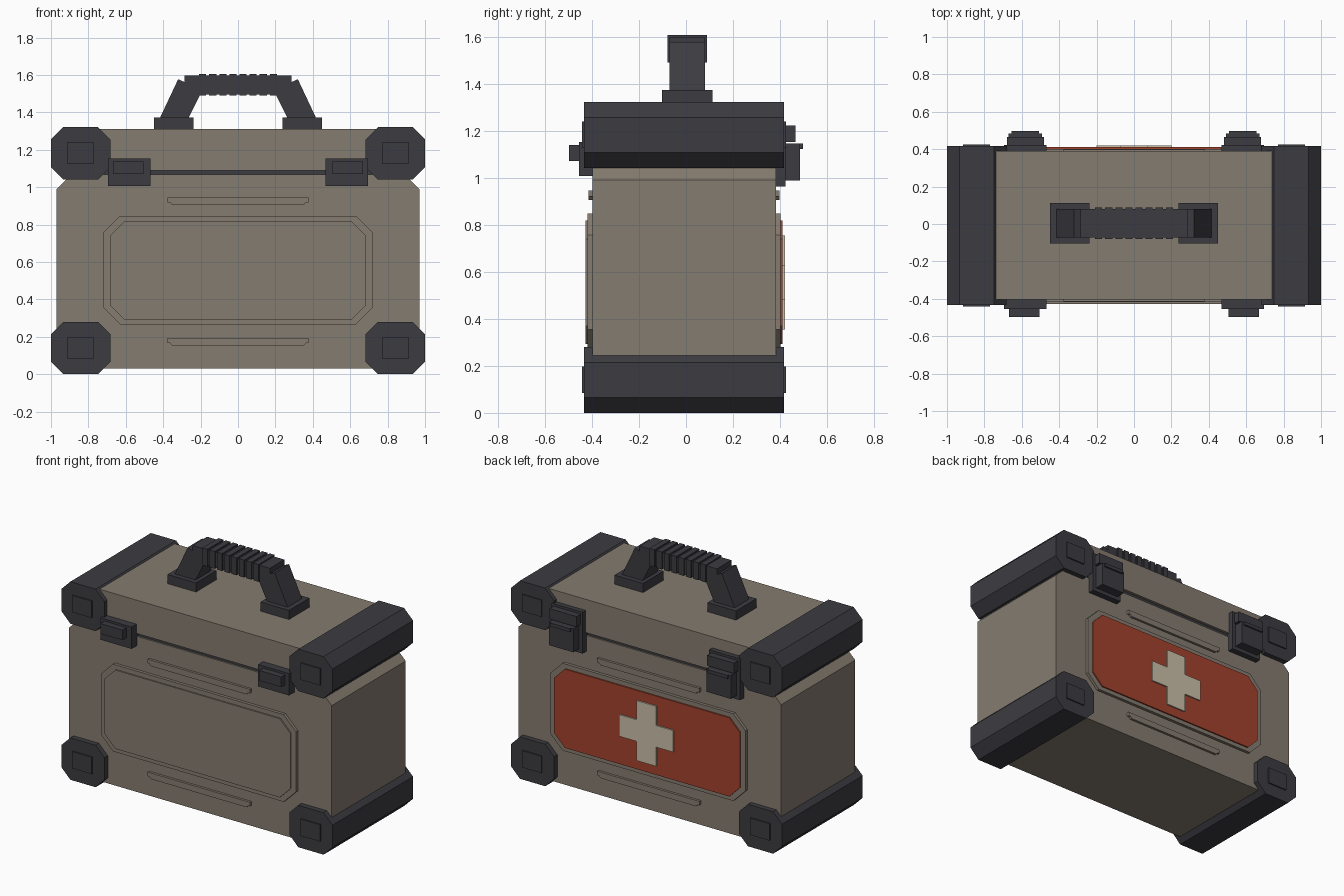
import bpy
import bmesh
from mathutils import Vector

cube = bpy.data.objects.get("Cube")
if cube:
    bpy.data.objects.remove(cube, do_unlink=True)


def material(name, rgb):
    m = bpy.data.materials.new(name)
    m.use_nodes = True
    m.diffuse_color = (*rgb, 1)
    m.node_tree.nodes["Principled BSDF"].inputs["Base Color"].default_value = (*rgb, 1)
    return m


TAN = material("khaki_shell", (0.235, 0.2, 0.16))
DARK = material("charcoal_plastic", (0.045, 0.044, 0.053))
RED = material("brick_red", (0.36, 0.055, 0.025))
CREAM = material("cream", (0.60, 0.53, 0.40))


def prism(name, outline, y0, y1, mat):
    """Extrude an x-z outline from y0 to y1."""
    bm = bmesh.new()
    face = bm.faces.new([bm.verts.new((x, y0, z)) for x, z in outline])
    ext = bmesh.ops.extrude_face_region(bm, geom=[face])
    verts = [v for v in ext["geom"] if isinstance(v, bmesh.types.BMVert)]
    bmesh.ops.translate(bm, verts=verts, vec=Vector((0, y1 - y0, 0)))
    bmesh.ops.recalc_face_normals(bm, faces=bm.faces)
    mesh = bpy.data.meshes.new(name)
    bm.to_mesh(mesh)
    bm.free()
    mesh.materials.append(mat)
    ob = bpy.data.objects.new(name, mesh)
    bpy.context.collection.objects.link(ob)
    return ob


def rect(x0, x1, z0, z1):
    return [(x0, z0), (x1, z0), (x1, z1), (x0, z1)]


def octagon(x0, x1, z0, z1, c):
    return [(x0 + c, z0), (x1 - c, z0), (x1, z0 + c), (x1, z1 - c),
            (x1 - c, z1), (x0 + c, z1), (x0, z1 - c), (x0, z0 + c)]


def flip(outline, s):
    return [(s * x, z) for x, z in outline]


FRONT, BACK = -0.398, 0.382

# Shell, seal and lid
prism("case_body", [(-0.91, 0.03), (0.91, 0.03), (0.97, 0.09), (0.97, 0.99),
                    (0.89, 1.068), (-0.89, 1.068), (-0.97, 0.99), (-0.97, 0.09)],
      FRONT, BACK, TAN)
prism("lid_seal", rect(-0.88, 0.88, 1.06, 1.1), FRONT + 0.01, BACK - 0.01, DARK)
prism("lid", rect(-0.9, 0.9, 1.09, 1.312), FRONT - 0.006, BACK + 0.008, TAN)

# Bumper bars along the four long edges, with raised end pads
for side, s in (("left", 1), ("right", -1)):
    for level, z in (("lower", 0), ("upper", 1.041)):
        prism(f"{level}_{side}_bumper", flip(octagon(0.682, 1, z, z + 0.28, 0.066), s),
              -0.433, 0.416, DARK)
        prism(f"{level}_{side}_bumper_pad", flip(rect(0.77, 0.914, z + 0.085, z + 0.197), s),
              -0.442, 0.425, DARK)

# Framed panels and ribs on the front and back
for label, y, d, mat in (("front", FRONT, -1, TAN), ("back", BACK, 1, RED)):
    prism(f"{label}_panel_rim", octagon(-0.72, 0.72, 0.265, 0.847, 0.09),
          y - d * 0.02, y + d * 0.02, TAN)
    prism(f"{label}_panel", octagon(-0.685, 0.685, 0.292, 0.817, 0.078),
          y, y + d * 0.029, mat)
    for level, z in (("lower", 0.153), ("upper", 0.906)):
        prism(f"{label}_{level}_rib",
              [(-0.352, z), (0.352, z), (0.364, z + 0.013), (0.377, z + 0.013),
               (0.377, z + 0.04), (-0.377, z + 0.04), (-0.377, z + 0.013),
               (-0.364, z + 0.013)], y - d * 0.01, y + d * 0.016, TAN)

# Cross plate on the back panel
a, b, cz = 0.072, 0.2, 0.554
cross = [(-a, -b), (a, -b), (a, -a), (b, -a), (b, a), (a, a),
         (a, b), (-a, b), (-a, a), (-b, a), (-b, -a), (-a, -a)]
prism("cross", [(x, z + cz) for x, z in cross], BACK + 0.02, BACK + 0.0385, CREAM)

# Front hinges, back latches
for side, s in (("left", 1), ("right", -1)):
    def part(name, x0, x1, z0, z1, y0, y1):
        prism(f"{side}_{name}", flip(rect(x0, x1, z0, z1), s), y0, y1, DARK)

    part("front_hinge", 0.467, 0.695, 1.006, 1.152, -0.455, -0.37)
    part("front_hinge_block", 0.505, 0.667, 1.07, 1.138, -0.497, -0.44)
    part("back_latch_plate", 0.467, 0.695, 0.962, 1.238, 0.36, 0.423)
    part("back_latch_catch", 0.482, 0.68, 1.152, 1.222, 0.41, 0.466)
    part("back_latch_lever", 0.492, 0.67, 0.988, 1.145, 0.41, 0.485)
    part("back_latch_lip", 0.508, 0.655, 1.122, 1.145, 0.47, 0.497)

# Carrying handle
for side, s in (("left", 1), ("right", -1)):
    prism(f"{side}_handle_base", flip(rect(0.238, 0.448, 1.3, 1.373), s), -0.103, 0.113, DARK)
    prism(f"{side}_handle_arm", flip([(0.27, 1.36), (0.415, 1.36), (0.415, 1.375),
                                      (0.32, 1.577), (0.27, 1.555), (0.2, 1.5)], s),
          -0.071, 0.081, DARK)
prism("handle_grip", [(-0.215, 1.495), (0.215, 1.495), (0.285, 1.56), (0.285, 1.598),
                      (-0.285, 1.598), (-0.285, 1.56)], -0.071, 0.081, DARK)
for i in range(8):
    x = (i - 3.5) * 0.054
    prism(f"grip_ridge_{i + 1}", rect(x - 0.019, x + 0.019, 1.49, 1.606), -0.079, 0.089, DARK)
